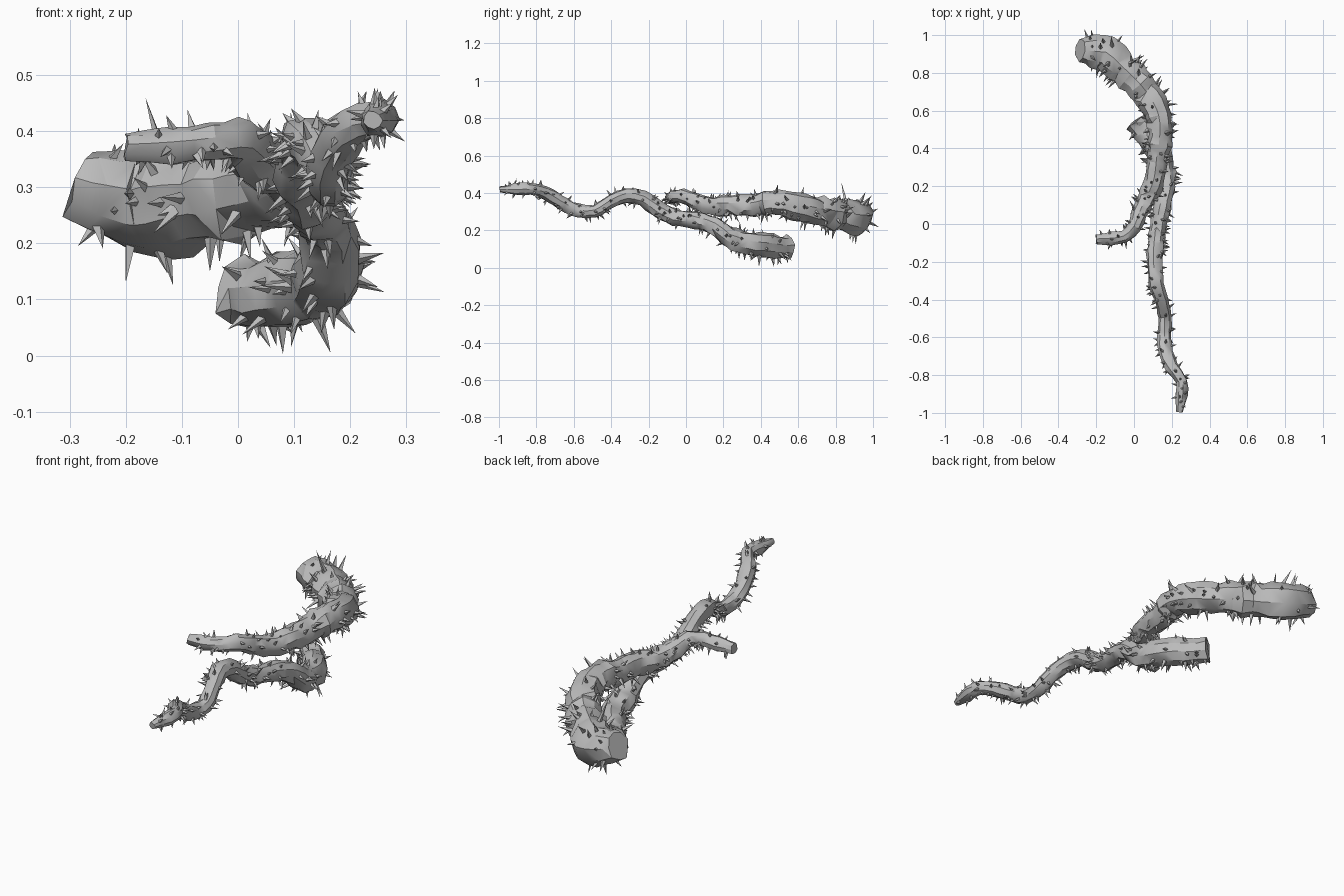
import bpy, bmesh, math, random
from mathutils import Vector, Matrix

cube = bpy.data.objects.get("Cube")
if cube:
    bpy.data.objects.remove(cube, do_unlink=True)

random.seed(11)
SIDES = 9

bark = bpy.data.materials.new("grey bark")
bark.use_nodes = True
COLOUR = (0.5, 0.5, 0.5, 1)
bark.diffuse_color = COLOUR
bark.node_tree.nodes["Principled BSDF"].inputs["Base Color"].default_value = COLOUR


def make_object(name, bm, angle):
    bmesh.ops.recalc_face_normals(bm, faces=bm.faces)
    mesh = bpy.data.meshes.new(name)
    bm.to_mesh(mesh)
    bm.free()
    mesh.materials.append(bark)
    obj = bpy.data.objects.new(name, mesh)
    bpy.context.collection.objects.link(obj)
    bpy.ops.object.select_all(action="DESELECT")
    obj.select_set(True)
    bpy.context.view_layer.objects.active = obj
    if angle:
        bpy.ops.object.shade_smooth_by_angle(angle=math.radians(angle))


def smooth_path(points, spacing=0.04):
    """Catmull-Rom samples of (x, y, z, radius) points."""
    pts = [Vector(p) for p in points]
    pts = [2 * pts[0] - pts[1]] + pts + [2 * pts[-1] - pts[-2]]
    out = []
    for a, b, c, d in zip(pts, pts[1:], pts[2:], pts[3:]):
        steps = max(1, round((c.xyz - b.xyz).length / spacing))
        for i in range(steps):
            t = i / steps
            out.append(0.5 * (2 * b + (c - a) * t + (2 * a - 5 * b + 4 * c - d) * t ** 2
                              + (3 * b - a - 3 * c + d) * t ** 3))
    return out + [pts[-2]]


def add_thorn(bm, base, tip, width):
    """Slim four-sided spike from base to tip."""
    axis = tip - base
    turn = axis.to_track_quat("Z", "Y").to_matrix().to_4x4()
    bmesh.ops.create_cone(bm, cap_ends=False, segments=4, radius1=width, radius2=0,
                          depth=axis.length,
                          matrix=Matrix.Translation((base + tip) / 2) @ turn)


def build_vine(name, points, thorns_per_ring, long_tips):
    path = smooth_path(points)
    stem, spikes = bmesh.new(), bmesh.new()
    rings, normal = [], Vector((0, 0, 1))
    for i, p in enumerate(path):
        tangent = (path[min(i + 1, len(path) - 1)].xyz - path[max(i - 1, 0)].xyz).normalized()
        normal = (normal - tangent * normal.dot(tangent)).normalized()
        side = tangent.cross(normal)
        swell = random.uniform(0.97, 1.13)

        def around(angle):
            return normal * math.cos(angle) + side * math.sin(angle)

        # lumpy ring of the stem
        ring = []
        for k in range(SIDES):
            r = p.w * swell * random.uniform(0.89, 1.12)
            ring.append(stem.verts.new(p.xyz + around(math.tau * k / SIDES) * r
                                       + tangent * random.uniform(-0.15, 0.15) * p.w))
        rings.append(ring)

        # random thorns, none on the end rings
        if 0 < i < len(path) - 1:
            for _ in range(thorns_per_ring):
                out = around(random.uniform(0, math.tau))
                start = p.xyz + tangent * random.uniform(-0.02, 0.02)
                length = 0.014 + p.w * random.uniform(0.15, 0.6)
                lean = (tangent * random.uniform(-0.6, 0.6)
                        + out.cross(tangent) * random.uniform(-0.4, 0.4)) * length
                add_thorn(spikes, start + out * p.w * 0.85,
                          start + out * (p.w + length) + lean, 0.006 + p.w * 0.08)

    # crumpled skin: triangles with randomly chosen diagonals
    for a, b in zip(rings, rings[1:]):
        for k in range(SIDES):
            n = (k + 1) % SIDES
            if random.random() < 0.5:
                tris = (a[k], a[n], b[n]), (a[k], b[n], b[k])
            else:
                tris = (a[k], a[n], b[k]), (a[n], b[n], b[k])
            for tri in tris:
                stem.faces.new(tri)
    stem.faces.new(rings[0])
    stem.faces.new(rings[-1])

    # a few long thorns
    for tip in map(Vector, long_tips):
        p = min(path, key=lambda q: (q.xyz - tip).length)
        base = p.xyz + (tip - p.xyz).normalized() * p.w * 0.85
        add_thorn(spikes, base, tip, 0.013)

    make_object(name + "_stem", stem, 30)
    make_object(name + "_thorns", spikes, 0)


# upper vine, thick end at the back, thin tip bending to the right
build_vine("upper_vine", [
    (-0.285, 0.92, 0.305, 0.06), (-0.22, 0.915, 0.285, 0.078), (-0.145, 0.9, 0.272, 0.086),
    (-0.075, 0.835, 0.28, 0.08), (0.01, 0.755, 0.295, 0.076), (0.085, 0.665, 0.31, 0.07),
    (0.135, 0.56, 0.335, 0.065), (0.14, 0.46, 0.35, 0.063), (0.125, 0.36, 0.335, 0.058),
    (0.11, 0.24, 0.335, 0.052), (0.07, 0.14, 0.33, 0.045), (0.025, 0.05, 0.358, 0.041),
    (0.0, -0.02, 0.385, 0.036), (-0.05, -0.065, 0.38, 0.033), (-0.12, -0.077, 0.372, 0.033),
    (-0.2, -0.08, 0.37, 0.026),
], 4, [(-0.165, 0.83, 0.46), (-0.2, 0.89, 0.13), (-0.05, 0.78, 0.15)])

# lower vine, thick end slanting to the right, long thin tip at the front
build_vine("lower_vine", [
    (0.006, 0.545, 0.112, 0.06), (0.05, 0.49, 0.11, 0.061), (0.1, 0.43, 0.12, 0.06),
    (0.14, 0.36, 0.125, 0.06), (0.155, 0.29, 0.14, 0.058), (0.165, 0.22, 0.17, 0.054),
    (0.16, 0.15, 0.225, 0.046), (0.14, 0.05, 0.255, 0.042), (0.122, -0.06, 0.27, 0.042),
    (0.112, -0.15, 0.315, 0.043), (0.112, -0.23, 0.37, 0.04), (0.12, -0.32, 0.387, 0.038),
    (0.145, -0.4, 0.357, 0.037), (0.163, -0.49, 0.303, 0.034), (0.16, -0.58, 0.305, 0.034),
    (0.165, -0.68, 0.357, 0.036), (0.2, -0.76, 0.405, 0.034), (0.25, -0.83, 0.422, 0.032),
    (0.25, -0.91, 0.42, 0.029), (0.24, -0.995, 0.42, 0.016),
], 4, [(0.08, 0.47, 0.003), (0.165, 0.39, 0.005), (0.24, 0.3, 0.165)])
